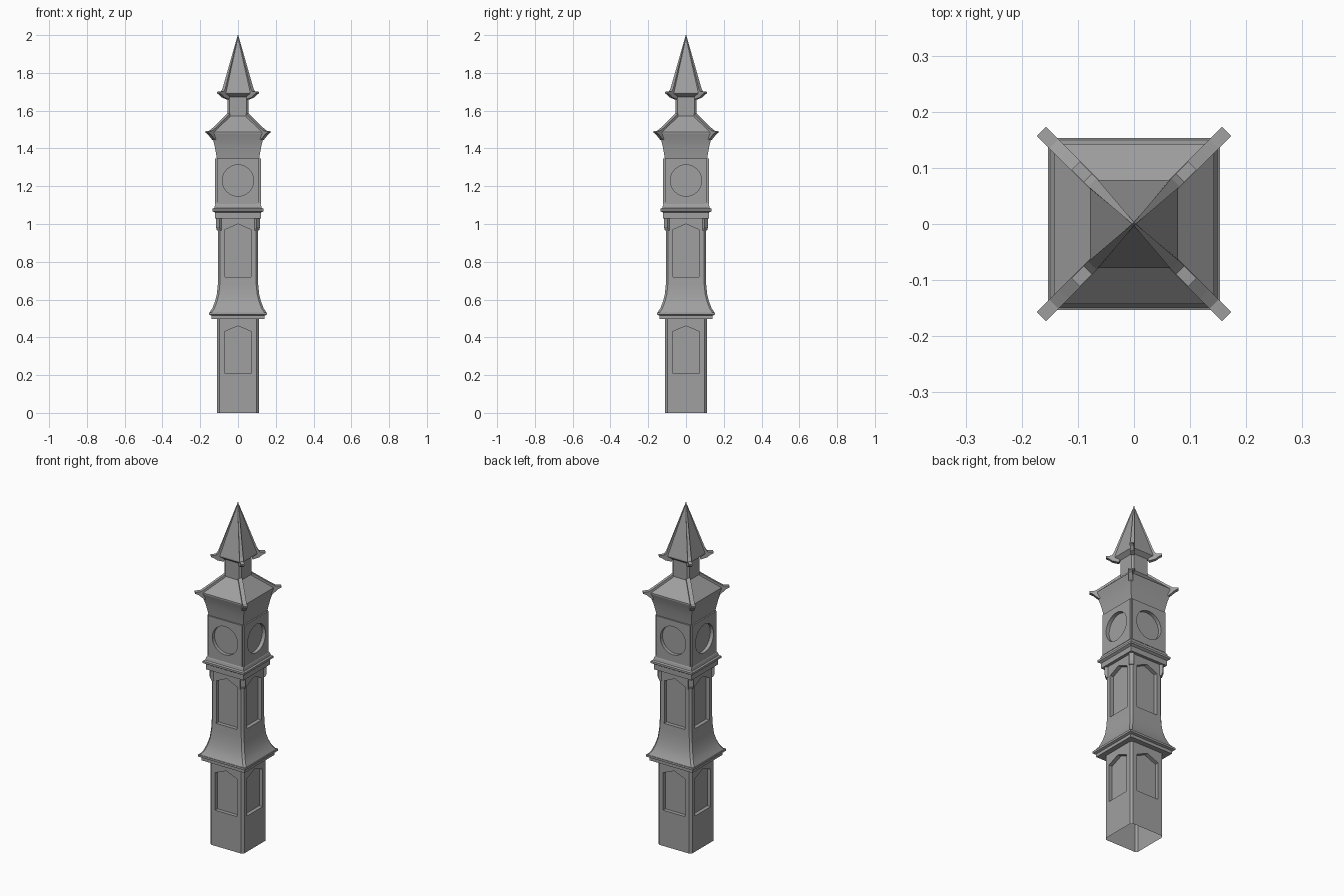
import bpy, bmesh, math
from mathutils import Matrix, Vector

cube = bpy.data.objects.get("Cube")
if cube:
    bpy.data.objects.remove(cube, do_unlink=True)

stone = bpy.data.materials.new("grey stone")
stone.use_nodes = True
grey = (0.35, 0.35, 0.35, 1)
stone.diffuse_color = grey
stone.node_tree.nodes["Principled BSDF"].inputs["Base Color"].default_value = grey


def finish(bm, name, smooth=False):
    bmesh.ops.recalc_face_normals(bm, faces=bm.faces)
    mesh = bpy.data.meshes.new(name)
    bm.to_mesh(mesh)
    bm.free()
    ob = bpy.data.objects.new(name, mesh)
    bpy.context.collection.objects.link(ob)
    mesh.materials.append(stone)
    if smooth:
        bpy.ops.object.select_all(action="DESELECT")
        ob.select_set(True)
        bpy.context.view_layer.objects.active = ob
        bpy.ops.object.shade_smooth_by_angle(angle=math.radians(25))
    return ob


def loft(name, profile, chamfer=0.0, notch=False, smooth=False):
    """Stack square sections of (half width, z), with plain, chamfered or notched corners."""
    bm = bmesh.new()
    rings = []
    for w, z in profile:
        i = w - chamfer
        corner = [(w, w)] if not chamfer else [(w, i), (i, i), (i, w)] if notch else [(w, i), (i, w)]
        ring = []
        for q in range(4):
            turn = Matrix.Rotation(q * math.pi / 2, 3, "Z")
            ring += [bm.verts.new(turn @ Vector((x, y, z))) for x, y in corner]
        rings.append(ring)
    for a, b in zip(rings, rings[1:]):
        for k in range(len(a)):
            n = (k + 1) % len(a)
            bm.faces.new((a[k], a[n], b[n], b[k]))
    bm.faces.new(rings[0])
    bm.faces.new(rings[-1])
    return finish(bm, name, smooth)


def carve(target, outline, floor):
    """Sink an (x, z) outline into all four sides, down to the floor distance."""
    bm = bmesh.new()
    for q in range(4):
        turn = Matrix.Rotation(q * math.pi / 2, 3, "Z")
        near, far = [[bm.verts.new(turn @ Vector((x, -d, z))) for x, z in outline] for d in (floor, 0.3)]
        bm.faces.new(near)
        bm.faces.new(far)
        for k in range(len(outline)):
            n = (k + 1) % len(outline)
            bm.faces.new((near[k], near[n], far[n], far[k]))
    cutter = finish(bm, target.name + "_cutter")
    mod = target.modifiers.new("recess", "BOOLEAN")
    mod.operation, mod.solver, mod.object = "DIFFERENCE", "EXACT", cutter
    bpy.context.view_layer.objects.active = target
    bpy.ops.object.modifier_apply(modifier=mod.name)
    bpy.data.objects.remove(cutter, do_unlink=True)


def corner_pieces(name, outline):
    """Put a diagonal slab on each corner from (corner offset, z, half thickness) points."""
    bm = bmesh.new()
    for q in range(4):
        turn = Matrix.Rotation(math.pi / 4 + q * math.pi / 2, 3, "Z")
        sides = [[bm.verts.new(turn @ Vector((r * math.sqrt(2), s * t, z))) for r, z, t in outline]
                 for s in (-1, 1)]
        for side in sides:
            bm.faces.new(side)
        for k in range(len(outline)):
            n = (k + 1) % len(outline)
            bm.faces.new((sides[0][k], sides[0][n], sides[1][n], sides[1][k]))
    return finish(bm, name)


def pointed_window(half, sill, shoulder, apex):
    return [(-half, sill), (half, sill), (half, shoulder), (0, apex), (-half, shoulder)]


# Lower shaft with pointed niches, open underneath
lower = loft("lower_shaft", [(0.11, 0), (0.11, 0.5)], chamfer=0.012)
carve(lower, pointed_window(0.072, 0.21, 0.43, 0.46), 0.088)
bm = bmesh.new()
bm.from_mesh(lower.data)
bmesh.ops.delete(bm, geom=[f for f in bm.faces if f.calc_center_median().z < 0.001], context="FACES")
bm.to_mesh(lower.data)
bm.free()

# Ledge and flared upper shaft
loft("ledge", [(0.14, 0.497), (0.14, 0.515), (0.153, 0.52), (0.153, 0.532)])
upper = loft("upper_shaft", [(0.15, 0.532), (0.135, 0.555), (0.122, 0.59), (0.112, 0.63),
                             (0.107, 0.68), (0.105, 0.73), (0.105, 1.035)], chamfer=0.011, smooth=True)
carve(upper, pointed_window(0.068, 0.72, 0.97, 1.0), 0.083)
corner_pieces("corner_capitals", [(0.085, 0.965, 0.013), (0.102, 0.965, 0.013), (0.108, 0.985, 0.013),
                                  (0.108, 1.035, 0.013), (0.085, 1.035, 0.013)])

# Cornice under the clock
loft("cornice", [(0.122, 1.03), (0.122, 1.06), (0.135, 1.068), (0.135, 1.08),
                 (0.126, 1.085), (0.122, 1.10), (0.113, 1.115)])

# Clock stage with raised side plates and round recesses
clock = loft("clock_stage", [(0.121, 1.105), (0.121, 1.348)], chamfer=0.009, notch=True)
ring = [(0.083 * math.cos(a * math.tau / 32), 1.23 + 0.083 * math.sin(a * math.tau / 32)) for a in range(32)]
carve(clock, ring, 0.1)

# Flared eaves and hipped roof
loft("flared_eaves", [(0.112, 1.345), (0.116, 1.37), (0.123, 1.41), (0.133, 1.45), (0.143, 1.478)], smooth=True)
loft("roof", [(0.143, 1.478), (0.143, 1.486), (0.055, 1.572)])
corner_pieces("roof_ribs", [(r, z, 0.0115) for r, z in (
    (0.05, 1.584), (0.125, 1.51), (0.143, 1.494), (0.165, 1.492), (0.165, 1.484),
    (0.152, 1.475), (0.142, 1.462), (0.128, 1.445), (0.05, 1.56))])

# Neck and spire
loft("neck", [(0.055, 1.56), (0.055, 1.69)], chamfer=0.01)
loft("spire", [(0.055, 1.672), (0.078, 1.69), (0.078, 1.698), (0.001, 1.995)])
corner_pieces("spire_ribs", [(0, 2.0, 0.002), (0.074, 1.72, 0.0105), (0.082, 1.702, 0.0105),
                             (0.104, 1.70, 0.0105), (0.104, 1.692, 0.0105), (0.092, 1.684, 0.0105),
                             (0.08, 1.67, 0.0105), (0.055, 1.66, 0.0105), (0, 1.95, 0.002)])
